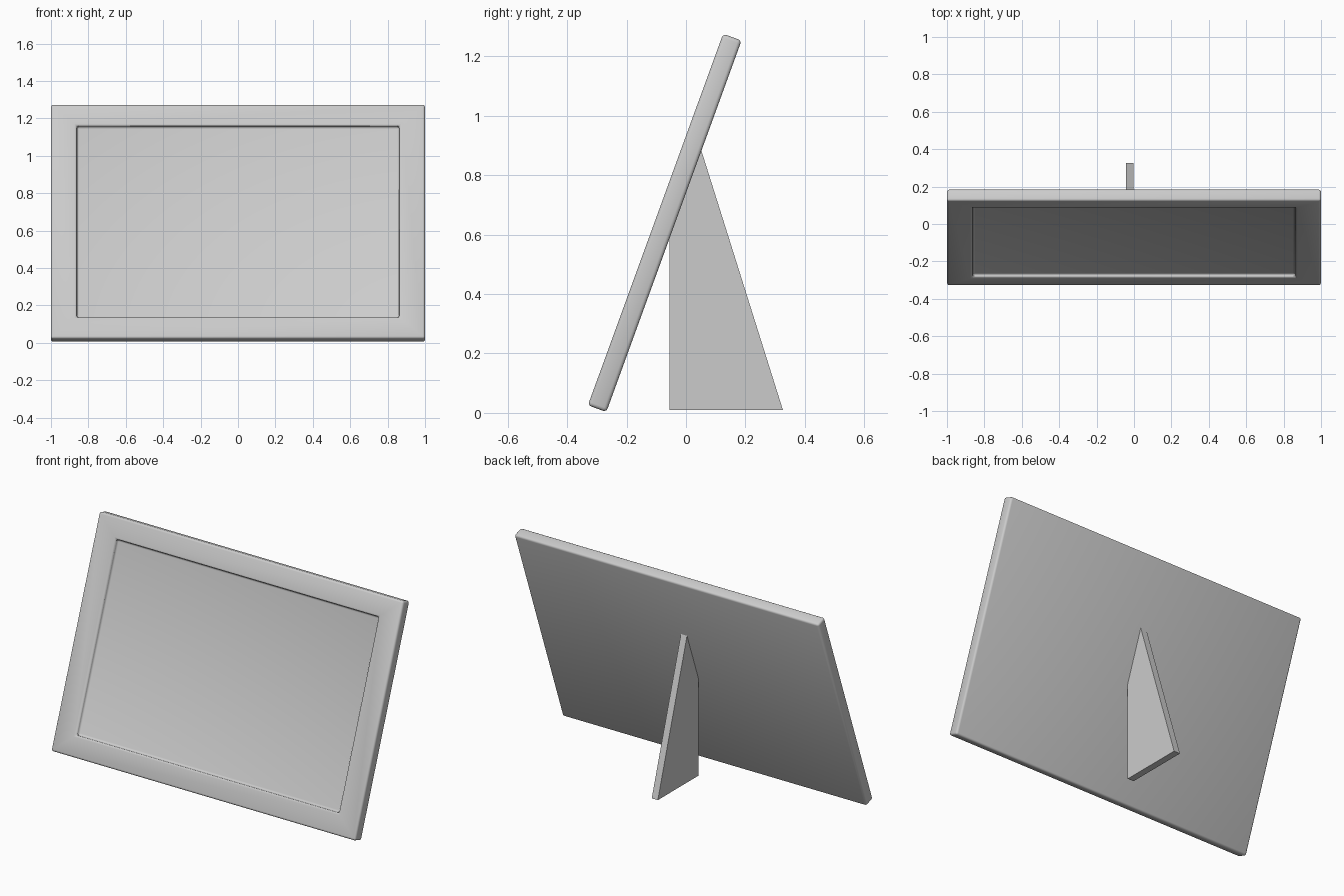
import bpy, bmesh
from math import radians
from mathutils import Matrix, Vector

if "Cube" in bpy.data.objects:
    bpy.data.objects.remove(bpy.data.objects["Cube"])

LENGTH, THICK, TILT = 1.33, 0.066, radians(20)
RECESS_X, MARGIN_Z, DEPTH = 0.862, 0.121, 0.024


def add_object(name, bm):
    bmesh.ops.recalc_face_normals(bm, faces=bm.faces)
    mesh = bpy.data.meshes.new(name)
    bm.to_mesh(mesh)
    bm.free()
    obj = bpy.data.objects.new(name, mesh)
    bpy.context.collection.objects.link(obj)
    return obj


# Frame panel: upright slab whose back bottom edge is the tilt pivot
bm = bmesh.new()
bmesh.ops.create_cube(bm, size=1)
bmesh.ops.scale(bm, vec=(2, THICK, LENGTH), verts=bm.verts)
bmesh.ops.translate(bm, vec=(0, -THICK / 2, LENGTH / 2), verts=bm.verts)

# Shallow picture recess in the front face
bm.normal_update()
front = min(bm.faces, key=lambda f: f.normal.y)
bmesh.ops.inset_region(bm, faces=[front], thickness=0.1)
for v in front.verts:
    v.co.x = RECESS_X if v.co.x > 0 else -RECESS_X
    v.co.z = LENGTH - MARGIN_Z if v.co.z > LENGTH / 2 else MARGIN_Z
floor = bmesh.ops.extrude_face_region(bm, geom=[front])
bmesh.ops.translate(bm, vec=(0, DEPTH, 0),
                    verts=[g for g in floor["geom"] if isinstance(g, bmesh.types.BMVert)])
if front.is_valid:
    bmesh.ops.delete(bm, geom=[front], context='FACES_ONLY')

# Lean the panel backwards
bm.transform(Matrix.Translation((0, -0.268, 0.003)) @ Matrix.Rotation(-TILT, 4, 'X'))
panel = add_object("frame_panel", bm)
bevel = panel.modifiers.new("soft_edges", 'BEVEL')
bevel.width = 0.014
bevel.segments = 3
bevel.limit_method = 'ANGLE'
for p in panel.data.polygons:
    p.use_smooth = True

# Easel leg: flat plate touching the back of the panel
bm = bmesh.new()
profile = [(-0.055, 0.01), (0.326, 0.01), (0.051, 0.885), (-0.055, 0.594)]
plate = bm.faces.new([bm.verts.new((-0.043, y, z)) for y, z in profile])
side = bmesh.ops.extrude_face_region(bm, geom=[plate])
bmesh.ops.translate(bm, vec=(0.04, 0, 0),
                    verts=[g for g in side["geom"] if isinstance(g, bmesh.types.BMVert)])
add_object("easel_leg", bm)
